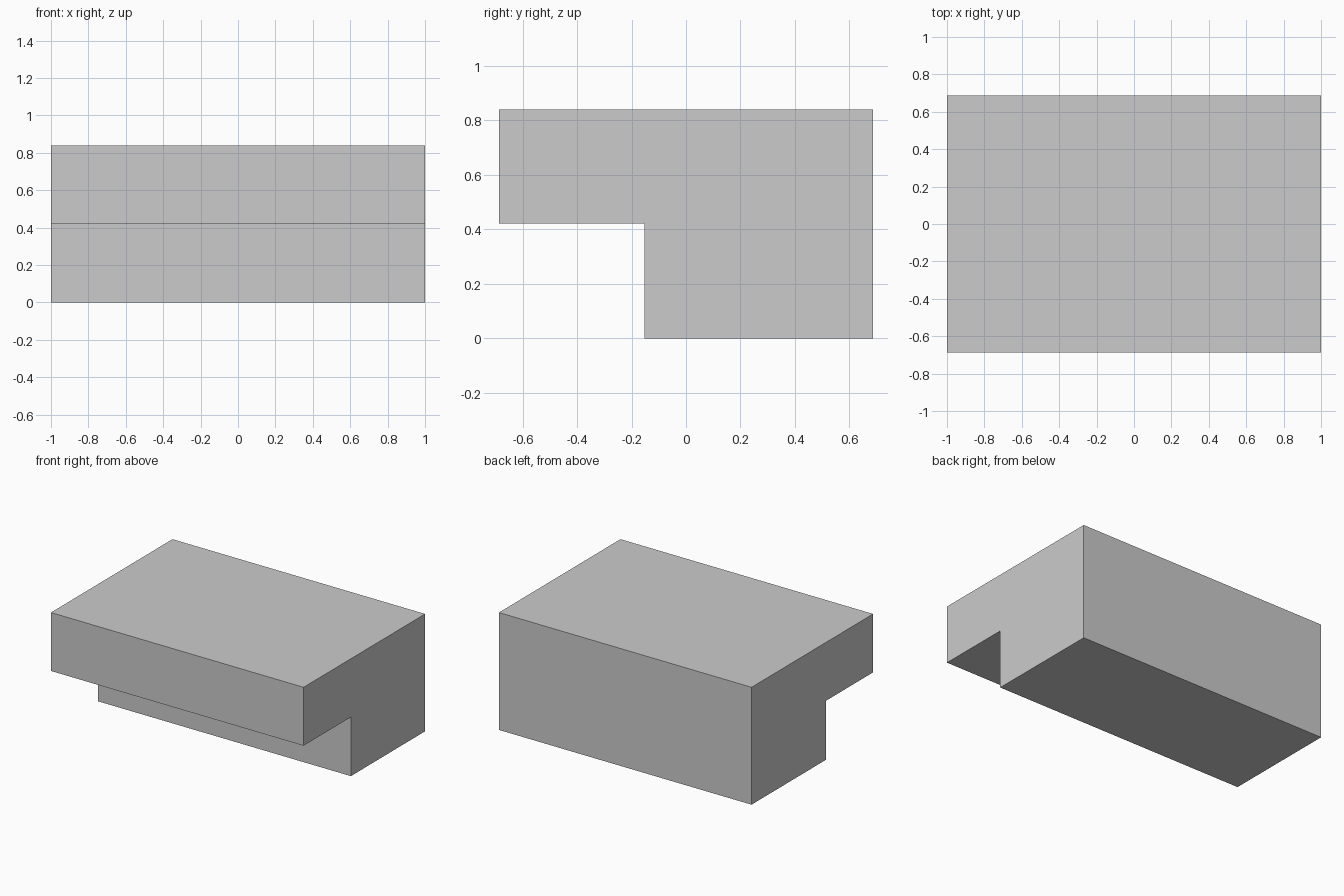
import bpy
import bmesh

if "Cube" in bpy.data.objects:
    bpy.data.objects.remove(bpy.data.objects["Cube"])

HALF_LENGTH = 1.0
# Side outline (y, z): block with an overhanging front
PROFILE = [(-0.152, 0), (0.687, 0), (0.687, 0.84),
           (-0.687, 0.84), (-0.687, 0.422), (-0.152, 0.422)]


def extrude_profile(name, profile, half_length):
    bm = bmesh.new()
    face = bm.faces.new([bm.verts.new((-half_length, y, z)) for y, z in profile])
    result = bmesh.ops.extrude_face_region(bm, geom=[face])
    verts = [g for g in result["geom"] if isinstance(g, bmesh.types.BMVert)]
    bmesh.ops.translate(bm, verts=verts, vec=(2 * half_length, 0, 0))
    bmesh.ops.recalc_face_normals(bm, faces=bm.faces)
    mesh = bpy.data.meshes.new(name)
    bm.to_mesh(mesh)
    bm.free()
    obj = bpy.data.objects.new(name, mesh)
    bpy.context.collection.objects.link(obj)
    return obj


# Overhanging block
extrude_profile("overhanging_block", PROFILE, HALF_LENGTH)
